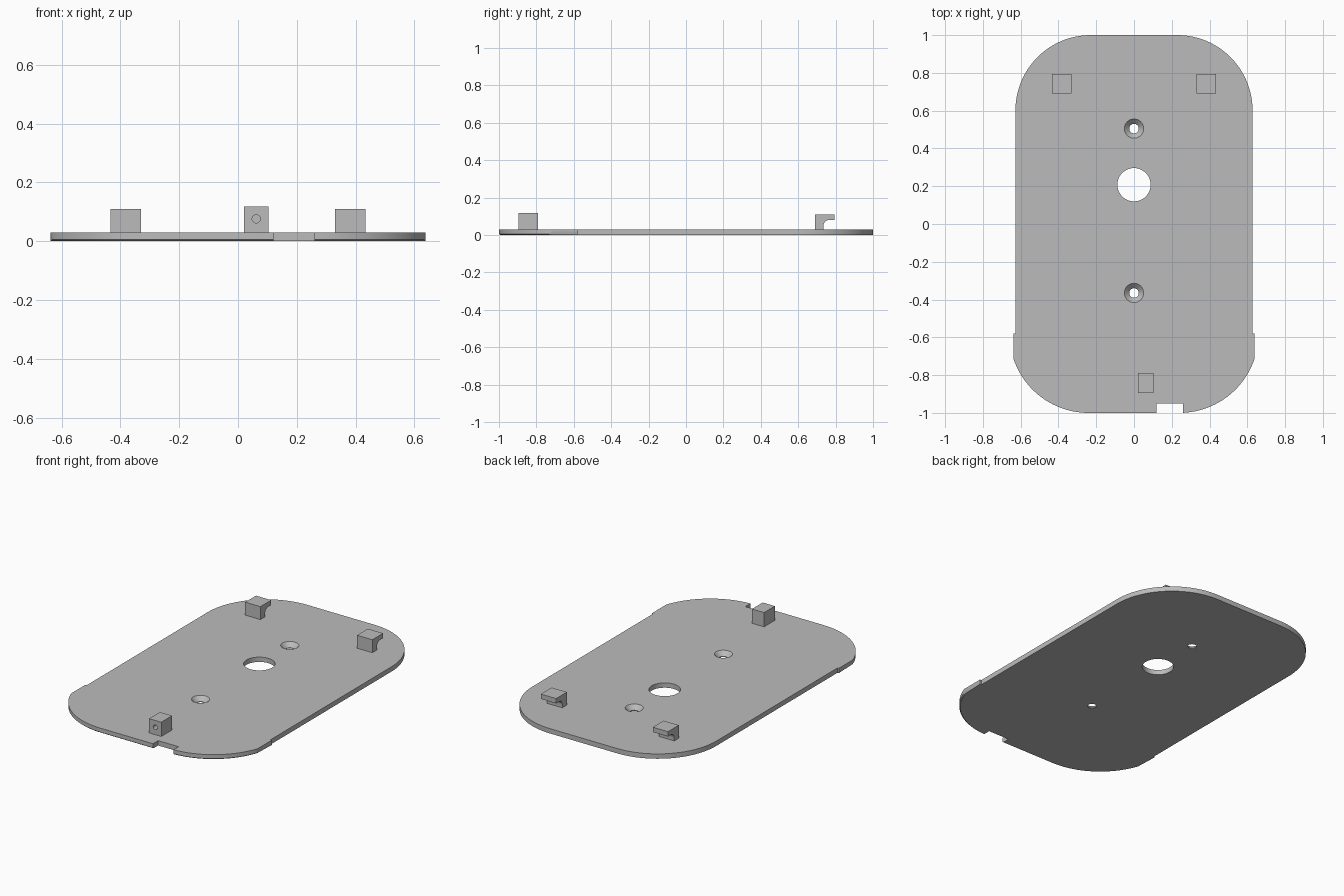
import bpy, bmesh
from math import cos, sin, pi, radians, sqrt

cube = bpy.data.objects.get("Cube")
if cube:
    bpy.data.objects.remove(cube)

grey = bpy.data.materials.new("plain grey")
grey.use_nodes = True
GREY = (0.5, 0.5, 0.5, 1)
grey.diffuse_color = GREY
grey.node_tree.nodes["Principled BSDF"].inputs["Base Color"].default_value = GREY

T = 0.03  # plate thickness


def loft(name, rings):
    """Solid through a stack of closed rings with equal point counts."""
    bm = bmesh.new()
    loops = [[bm.verts.new(p) for p in ring] for ring in rings]
    n = len(loops[0])
    for a, b in zip(loops, loops[1:]):
        for i in range(n):
            j = (i + 1) % n
            bm.faces.new((a[i], a[j], b[j], b[i]))
    bm.faces.new(loops[0][::-1])
    bm.faces.new(loops[-1])
    bmesh.ops.recalc_face_normals(bm, faces=bm.faces)
    mesh = bpy.data.meshes.new(name)
    bm.to_mesh(mesh)
    bm.free()
    mesh.materials.append(grey)
    obj = bpy.data.objects.new(name, mesh)
    bpy.context.collection.objects.link(obj)
    return obj


def circle(x, y, z, r, n=48):
    return [(x + r * cos(2 * pi * i / n), y + r * sin(2 * pi * i / n), z) for i in range(n)]


def box(name, x0, x1, y0, y1, z0, z1):
    return loft(name, [[(x0, y0, z), (x1, y0, z), (x1, y1, z), (x0, y1, z)] for z in (z0, z1)])


def cut(target, cutter):
    mod = target.modifiers.new("cut", "BOOLEAN")
    mod.operation = "DIFFERENCE"
    mod.solver = "EXACT"
    mod.object = cutter
    cutter.hide_render = True
    cutter.hide_set(True)


def plate_ring(z, inset):
    """Rounded outline; the front end is slightly wider and can be inset."""
    steps, side, lip, step_y = 24, 0.628, 0.637, -0.58
    r = 0.42 - inset
    low = -sqrt(0.42 ** 2 - (lip - 0.24) ** 2)
    start = -math_angle(low)
    half = []
    for i in range(steps + 1):  # front corner, from the front edge to the lip
        a = -pi / 2 + (pi / 2 - start) * i / steps
        half.append((min(lip, 0.24 + r * cos(a)), step_y + r * sin(a)))
    half += [(lip, step_y), (side, step_y)]
    for i in range(steps + 1):  # rear corner
        a = pi / 2 * i / steps
        half.append((0.23 + (side - 0.23) * cos(a), 0.6 + 0.4 * sin(a)))
    return [(x, y, z) for x, y in half] + [(-x, y, z) for x, y in reversed(half)]


def math_angle(dy):
    from math import asin
    return asin(dy / 0.42)


# Base plate with a small chamfer under the front end
plate = loft("base_plate", [plate_ring(0, 0.006), plate_ring(0.005, 0), plate_ring(T, 0)])

# Notch, cable hole and two countersunk screw holes
cut(plate, box("notch_cutter", 0.12, 0.26, -1.1, -0.95, -0.1, 0.1))
cut(plate, loft("cable_hole_cutter", [circle(0, 0.208, z, 0.088) for z in (-0.1, 0.1)]))
for name, y in (("rear", 0.505), ("front", -0.365)):
    cut(plate, loft(name + "_screw_hole_cutter", [
        circle(0, y, -0.1, 0.025), circle(0, y, 0.004, 0.025),
        circle(0, y, T, 0.051), circle(0, y, 0.1, 0.051)]))

# Rear hooks, with a rounded inner corner under each overhang
hook = [(0.69, T), (0.735, T), (0.735, 0.048)]
hook += [(0.765 - 0.03 * cos(a), 0.048 + 0.032 * sin(a))
         for a in (radians(d) for d in range(10, 91, 10))]
hook += [(0.795, 0.08), (0.795, 0.11), (0.69, 0.11)]
hooks = [loft(side + "_hook", [[(s * x, y, z) for y, z in hook] for x in (0.33, 0.434)])
         for side, s in (("left", 1), ("right", -1))]

# Front block with a screw hole in its front face
block = box("front_block", 0.02, 0.103, -0.895, -0.79, T, 0.118)
cut(block, loft("block_hole_cutter", [
    [(x, y, z) for x, z, _ in circle(0.062, 0.076, 0, 0.014, 32)] for y in (-1, -0.83)]))

# Smooth the rounded walls and keep the edges crisp
bpy.ops.object.select_all(action="DESELECT")
for obj in [plate, block] + hooks:
    obj.select_set(True)
    bpy.context.view_layer.objects.active = obj
    bpy.context.view_layer.update()
for obj in [plate, block]:
    bpy.context.view_layer.objects.active = obj
    for mod in list(obj.modifiers):
        bpy.ops.object.modifier_apply(modifier=mod.name)
bpy.ops.object.shade_smooth_by_angle(angle=radians(30))
for obj in list(bpy.context.collection.objects):
    if obj.name.endswith("_cutter"):
        bpy.data.objects.remove(obj)
